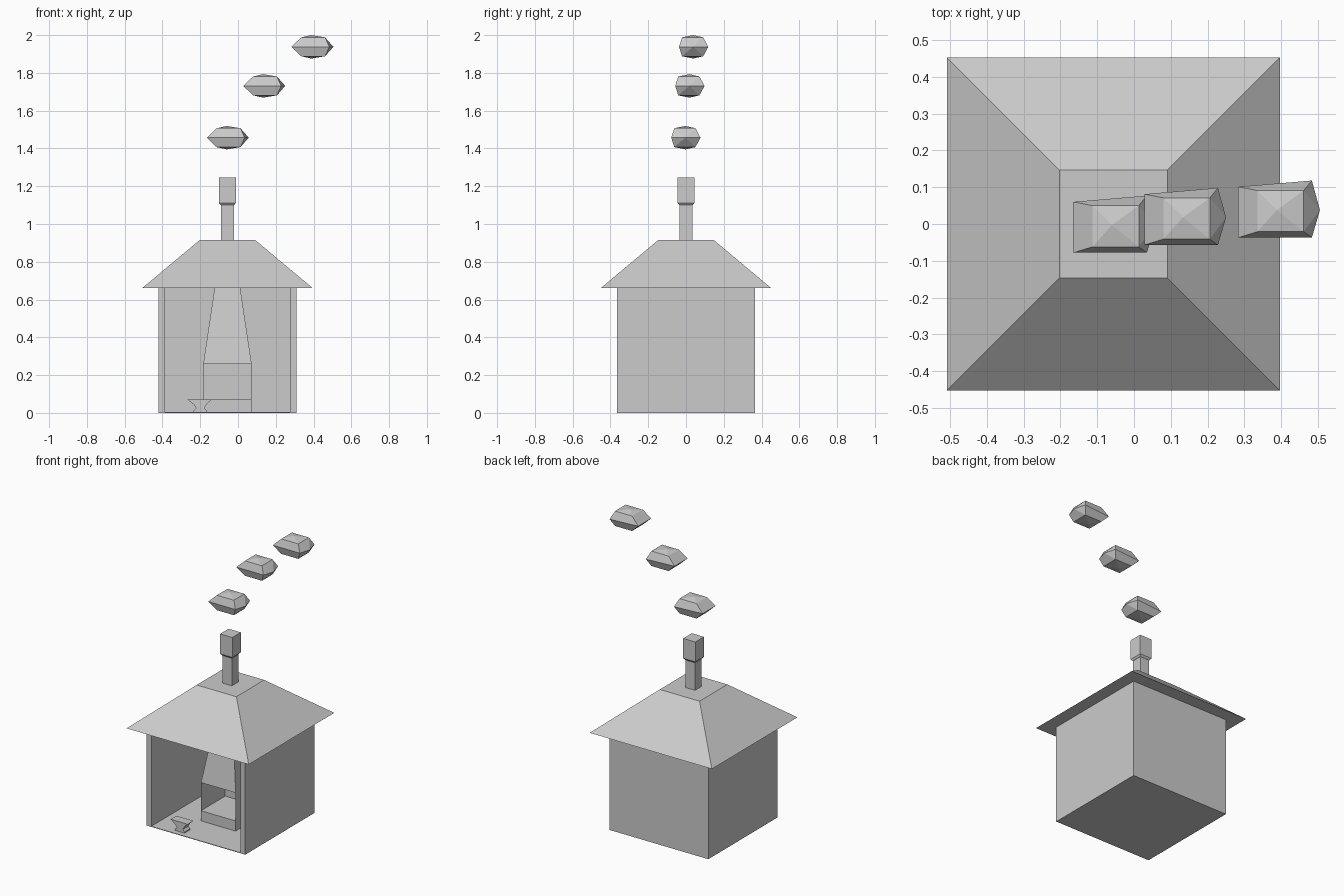
import bpy

if "Cube" in bpy.data.objects:
    bpy.data.objects.remove(bpy.data.objects["Cube"], do_unlink=True)

grey = bpy.data.materials.new("plain grey")
grey.use_nodes = True
COLOUR = (0.6, 0.6, 0.6, 1)
grey.diffuse_color = COLOUR
grey.node_tree.nodes["Principled BSDF"].inputs["Base Color"].default_value = COLOUR

CX = -0.056  # centre line of the building


def make(name, verts, faces):
    mesh = bpy.data.meshes.new(name)
    mesh.from_pydata(verts, [], faces)
    mesh.materials.append(grey)
    mesh.update()
    obj = bpy.data.objects.new(name, mesh)
    bpy.context.collection.objects.link(obj)
    return obj


def loft(name, rings, bottom=True, top=True, skip=()):
    """Join equal-sized rings of points; skip lists (ring, side) faces left open."""
    n = len(rings[0])
    verts = [p for ring in rings for p in ring]
    faces = [(r * n + i, r * n + (i + 1) % n, (r + 1) * n + (i + 1) % n, (r + 1) * n + i)
             for r in range(len(rings) - 1) for i in range(n) if (r, i) not in skip]
    if bottom:
        faces.append(tuple(reversed(range(n))))
    if top:
        faces.append(tuple(range(len(verts) - n, len(verts))))
    return make(name, verts, faces)


def square(half, z, x=CX, y=0):
    """Square ring whose first side faces the front."""
    return [(x - half, y - half, z), (x + half, y - half, z),
            (x + half, y + half, z), (x - half, y + half, z)]


# Three-sided walls, open to the front, and the floor
W, T = 0.365, 0.035
plan = [(-W, -W), (T - W, -W), (T - W, W - T), (W - T, W - T),
        (W - T, -W), (W, -W), (W, W), (-W, W)]
loft("walls", [[(CX + x, y, z) for x, y in plan] for z in (0, 0.66)])
loft("floor", [square(W, 0), square(W, 0.004)])

# Hipped roof with a flat top
loft("roof", [square(0.452, 0.66), square(0.147, 0.915)])

# Chimney shaft and its wider cap
loft("chimney_shaft", [square(0.035, 0.91), square(0.035, 1.11)])
loft("chimney_cap", [square(0.036, 1.1), square(0.045, 1.112), square(0.045, 1.245)])

# Hearth: solid base, thin firebox open to the front, tapering hood
loft("hearth_base", [square(0.128, 0), square(0.128, 0.072)])
loft("hearth_hood", [square(0.128, 0.07), square(0.128, 0.26), square(0.068, 0.66)],
     bottom=False, top=False, skip={(0, 0)})

# Anvil: side profile extruded in depth
profile = [(-0.235, 0), (-0.165, 0), (-0.165, 0.012), (-0.178, 0.025), (-0.165, 0.048),
           (-0.14, 0.07), (-0.267, 0.07), (-0.235, 0.045), (-0.222, 0.025), (-0.235, 0.012)]
loft("anvil", [[(x, y, z) for x, z in reversed(profile)] for y in (-0.33, -0.27)])

# Smoke puffs: faceted lozenges, pointed towards the left side
EQUATOR = [(0, -0.07), (0.2, -0.07), (0.222, 0.005), (0.2, 0.085), (0, 0.068)]
RING = [(0.052, -0.054), (0.178, -0.054), (0.178, 0.058), (0.052, 0.058)]


def puff(name, x, y, z):
    verts = [(x + a, y + b, z) for a, b in EQUATOR]
    faces = []
    for s in (1, -1):
        k = len(verts)
        verts += [(x + a, y + b, z + s * 0.05) for a, b in RING]
        verts.append((x + 0.105, y + 0.005, z + s * 0.062))
        half = [(0, 1, k + 1, k), (1, 2, k + 1), (2, k + 2, k + 1), (2, 3, k + 2),
                (3, 4, k + 3, k + 2), (4, 0, k, k + 3)]
        half += [(k + i, k + (i + 1) % 4, k + 4) for i in range(4)]
        faces += half if s > 0 else [f[::-1] for f in half]
    make(name, verts, faces)


for name, x, y, z in (("smoke_puff_low", -0.165, -0.008, 1.457),
                      ("smoke_puff_middle", 0.028, 0.013, 1.731),
                      ("smoke_puff_high", 0.283, 0.033, 1.938)):
    puff(name, x, y, z)
